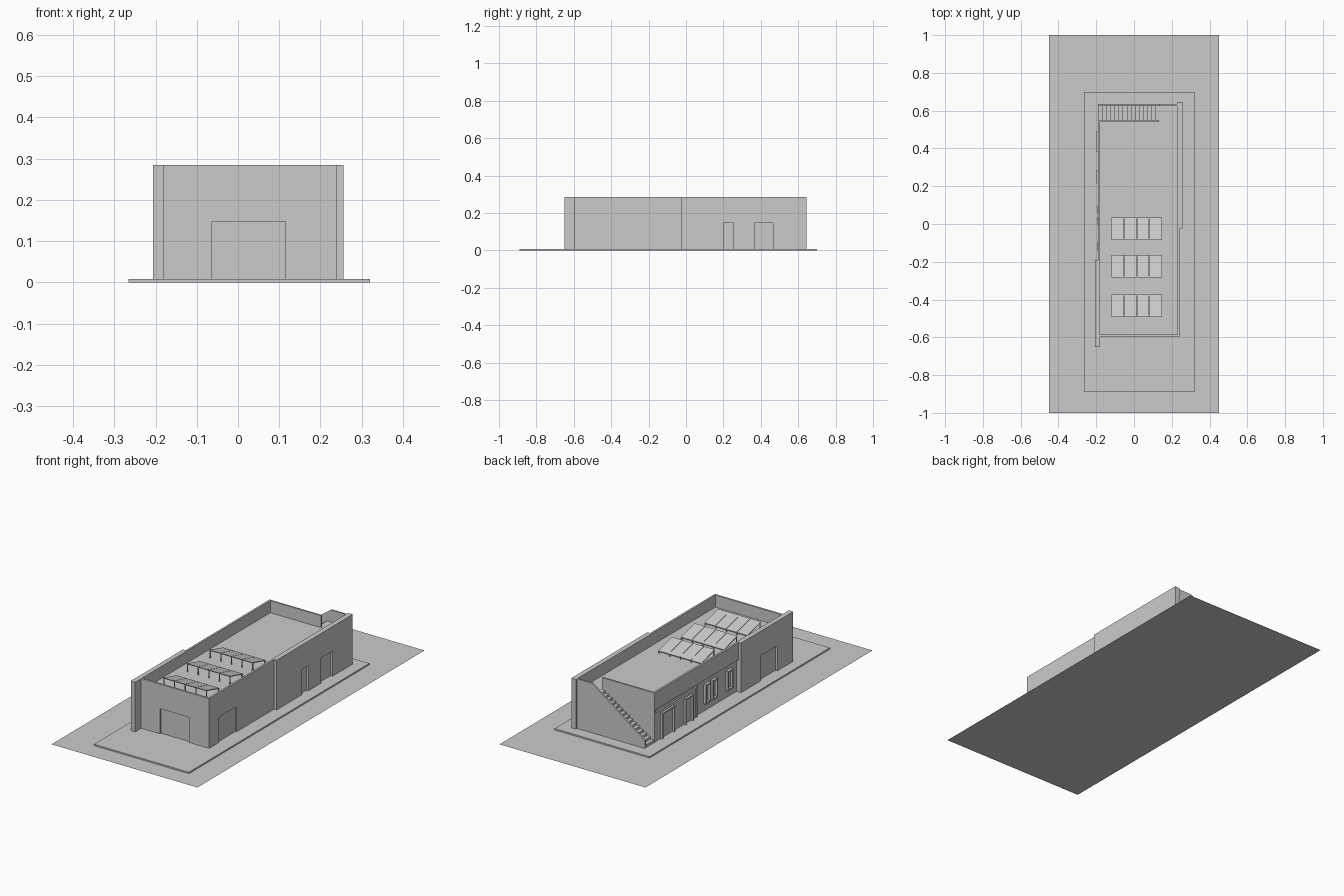
import bpy, bmesh, math

if "Cube" in bpy.data.objects:
    bpy.data.objects.remove(bpy.data.objects["Cube"])

G = 0.008      # top of plinth
TOP = 0.285    # parapet height
ROOF = 0.218   # roof level
T = 0.011      # wall thickness
DOOR = 0.148   # door head height


def prism(name, pts, axis, a, b):
    """Extrude a profile along an axis; profile is (y,z) for x and (x,z) for y."""
    bm = bmesh.new()
    place = (lambda p: (a, p[0], p[1])) if axis == 'x' else (lambda p: (p[0], a, p[1]))
    face = bm.faces.new([bm.verts.new(place(p)) for p in pts])
    ext = bmesh.ops.extrude_face_region(bm, geom=[face])
    d = (b - a, 0, 0) if axis == 'x' else (0, b - a, 0)
    bmesh.ops.translate(bm, vec=d, verts=[v for v in ext['geom'] if isinstance(v, bmesh.types.BMVert)])
    bmesh.ops.recalc_face_normals(bm, faces=bm.faces)
    me = bpy.data.meshes.new(name)
    bm.to_mesh(me)
    bm.free()
    ob = bpy.data.objects.new(name, me)
    bpy.context.collection.objects.link(ob)
    return ob


def box(name, x0, x1, y0, y1, z0, z1):
    return prism(name, [(y0, z0), (y1, z0), (y1, z1), (y0, z1)], 'x', x0, x1)


def wall(name, axis, a, b, u0, u1, top, doors=()):
    """Wall with door notches cut up from the floor."""
    pts = [(u0, G)]
    for d0, d1 in doors:
        pts += [(d0, G), (d0, DOOR), (d1, DOOR), (d1, G)]
    pts += [(u1, G), (u1, top), (u0, top)]
    prism(name, pts, axis, a, b)


def frame(name, x0, x1, y0, y1, z0, z1, w=0.007):
    """Rectangular frame from four bars on a wall facing -x."""
    box(name + "_jamb_a", x0, x1, y0, y0 + w, z0, z1)
    box(name + "_jamb_b", x0, x1, y1 - w, y1, z0, z1)
    box(name + "_head", x0, x1, y0 + w, y1 - w, z1 - w, z1)
    if z0 > G:
        box(name + "_sill", x0, x1, y0 + w, y1 - w, z0, z0 + w)


# site and plinth
bpy.ops.mesh.primitive_plane_add(size=1)
site = bpy.context.object
site.name = "site_ground"
site.scale = (0.9, 2, 1)
box("plinth", -0.265, 0.32, -0.89, 0.70, 0, G)

# front wall and its recessed door
wall("front_wall", 'y', -0.597, -0.586, -0.19, 0.24, TOP, [(-0.063, 0.115)])
box("front_door", -0.063, 0.115, -0.588, -0.584, G, DOOR)

# right wall, thick right slab and their doors
wall("right_wall", 'x', 0.24 - T, 0.24, -0.586, -0.025, TOP, [(-0.51, -0.355)])
box("right_door", 0.229, 0.233, -0.51, -0.355, G, DOOR)
slab_doors = [(0.20, 0.255), (0.365, 0.465)]
wall("right_slab", 'x', 0.228, 0.256, -0.025, 0.645, TOP, slab_doors)
for d0, d1 in slab_doors:
    box("slab_door", 0.238, 0.244, d0, d1, G, DOOR)

# left thick slab with door, and wall backing
wall("left_slab", 'x', -0.206, -0.179, -0.65, -0.19, TOP, [(-0.51, -0.36)])
box("left_door", -0.194, -0.188, -0.51, -0.36, G, DOOR)

# left facade: parapet band, recessed wall, projecting panel and pillar
box("left_band", -0.19, -0.179, -0.19, 0.55, 0.187, TOP)
box("left_recessed_wall", -0.178, -0.168, -0.19, 0.54, G, 0.215)
wall("left_panel", 'x', -0.187, -0.178, 0.185, 0.54, 0.168)
box("left_pillar", -0.19, -0.178, 0.168, 0.182, G, 0.187)
for d0, d1 in [(0.38, 0.49), (0.215, 0.285)]:
    frame("side_door_frame", -0.199, -0.187, d0, d1, G, 0.152)
for w0, w1 in [(0.055, 0.098), (-0.008, 0.038), (-0.143, -0.095)]:
    frame("window_frame", -0.193, -0.178, w0, w1, 0.05, 0.158)

# roof deck with stair landing
box("roof_deck", -0.18, 0.23, -0.588, 0.545, 0.205, ROOF)
box("roof_landing", 0.133, 0.23, 0.545, 0.626, 0.205, ROOF)

# back: inner wall beside the stair, outer wall sloping with the stair
box("stair_inner_wall", -0.19, 0.133, 0.54, 0.55, G, TOP)
prism("back_wall", [(-0.19, G), (0.23, G), (0.23, TOP), (0.135, TOP), (-0.19, 0.052)],
      'y', 0.625, 0.634)

# stair as one stepped profile
N = 15
x0, x1 = -0.188, 0.133
profile = [(x0, G)]
for i in range(N):
    z = G + (ROOF - G) * (i + 1) / N
    profile += [(x0 + (x1 - x0) * i / N, z), (x0 + (x1 - x0) * (i + 1) / N, z)]
profile.append((x1, G))
prism("roof_stair", profile, 'y', 0.55, 0.625)

# three rows of four tilted solar panels, high edge to the front
LOW, HIGH, TH = 0.234, 0.266, 0.004
for y0 in (-0.492, -0.284, -0.085):
    y1 = y0 + 0.119
    for i in range(4):
        px = -0.118 + i * 0.0668
        prism("solar_panel", [(y0, HIGH - TH), (y1, LOW - TH), (y1, LOW), (y0, HIGH)],
              'x', px, px + 0.0648)
    for i in range(5):
        lx = -0.118 + i * 0.0655
        box("panel_leg_tall", lx, lx + 0.004, y0 + 0.004, y0 + 0.008, ROOF, HIGH - TH)
        box("panel_leg_short", lx, lx + 0.004, y1 - 0.008, y1 - 0.004, ROOF, LOW - TH + 0.001)
